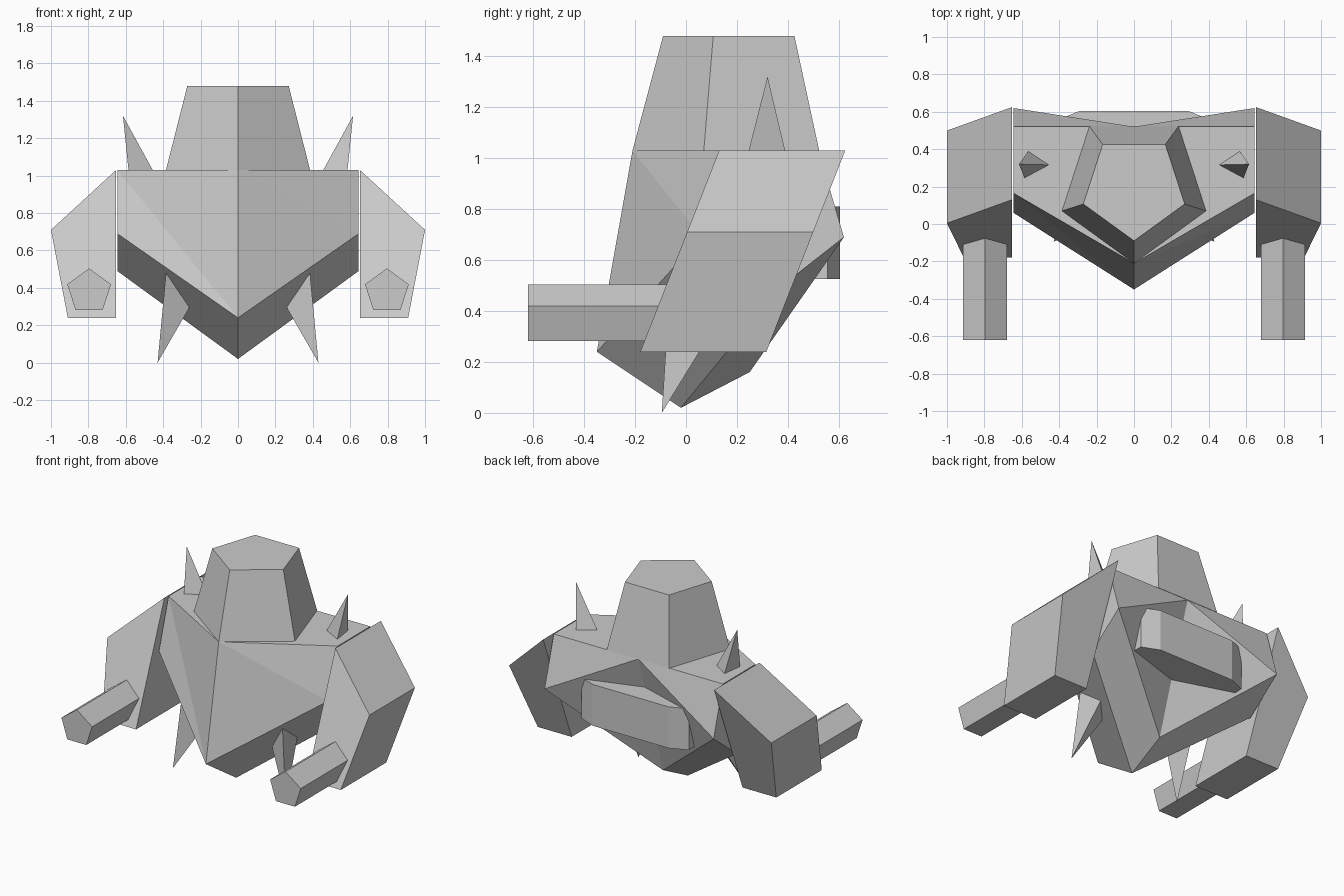
import bpy, bmesh
from math import sin, cos, tau
from mathutils import Vector

if "Cube" in bpy.data.objects:
    bpy.data.objects.remove(bpy.data.objects["Cube"])


def make(name, verts, faces):
    """Flat-shaded mesh object with consistent outward normals."""
    me = bpy.data.meshes.new(name)
    me.from_pydata([tuple(v) for v in verts], [], faces)
    bm = bmesh.new()
    bm.from_mesh(me)
    bmesh.ops.recalc_face_normals(bm, faces=bm.faces)
    bm.to_mesh(me)
    bm.free()
    ob = bpy.data.objects.new(name, me)
    bpy.context.collection.objects.link(ob)
    return ob


def loft(name, a, b):
    """Closed solid between two outlines with the same point count."""
    n = len(a)
    sides = [(i, (i + 1) % n, n + (i + 1) % n, n + i) for i in range(n)]
    return make(name, list(a) + list(b), sides + [tuple(range(n)), tuple(range(n, 2 * n))])


def spike(name, base, tip):
    return make(name, base + [tip], [(0, 1, 2), (0, 1, 3), (1, 2, 3), (2, 0, 3)])


def flip(pts, s):
    return [(s * x, y, z) for x, y, z in pts]


def pentagon(r, start):
    return [(r * sin(start + tau * i / 5), r * cos(start + tau * i / 5)) for i in range(5)]


# Torso: pentagonal side profiles joined to a deeper centre profile (y, z)
side = [(0.165, 1.03), (0.06, 0.69), (0.365, 0.49), (0.62, 0.69), (0.52, 1.03)]
mid = [(-0.21, 1.03), (-0.35, 0.24), (-0.02, 0.02), (0.25, 0.16), (0.52, 1.03)]
verts = [(x, y, z) for x, prof in ((-0.645, side), (0, mid), (0.645, side)) for y, z in prof]
faces = [tuple(range(5)), tuple(range(10, 15))]
for s in (0, 10):
    for i in range(5):
        j = (i + 1) % 5
        if i == 3:                      # back folds toward the centre top
            faces += [(5 + 3, s + 3, 5 + 4), (s + 3, s + 4, 5 + 4)]
        elif i == 0 and s == 0:         # front left fold
            faces += [(s, s + 1, 6), (s, 6, 5)]
        elif i == 0:                    # front right fold
            faces += [(s, s + 1, 5), (s + 1, 6, 5)]
        else:
            faces.append((s + i, s + j, 5 + j, 5 + i))
make("torso", verts, faces)

# Head: tapered five-sided block with an edge facing forward
head = [[(x, 0.195 - y, z) for x, y in pentagon(r, 0)]
        for r, z in ((0.405, 1.03), (0.285, 1.48))]
loft("head", *head)

# Back pack: block with chamfered ends, set into the torso back
plan = [(0.29, 0.605), (0.41, 0.555), (0.41, 0.32),
        (-0.41, 0.32), (-0.41, 0.555), (-0.29, 0.605)]
loft("back_pack", [(x, y, 0.525) for x, y in plan], [(x, y, 0.81) for x, y in plan])

for s, tag in ((-1, "left"), (1, "right")):
    # Arm: leaning slab
    outline = [(0.652, 1.03), (1.0, 0.71), (0.91, 0.24), (0.652, 0.24)]
    arm = [flip([(x, y0 + (z - 1.03) * 0.392, z) for x, z in outline], s)
           for y0 in (0.13, 0.625)]
    loft(tag + "_arm", *arm)

    # Forearm: five-sided bar pointing forward
    bar = [flip([(0.796 + x, y, 0.381 + z) for x, z in pentagon(0.123, 0)], s)
           for y in (-0.62, 0.0)]
    loft(tag + "_forearm", *bar)

    # Shoulder spike
    base = flip([(0.565, 0.39, 1.025), (0.453, 0.316, 1.025), (0.585, 0.245, 1.025)], s)
    spike(tag + "_shoulder_spike", base, (s * 0.615, 0.32, 1.32))

    # Lower spike hanging under the torso
    base = flip([(0.385, -0.065, 0.48), (0.26, 0.0, 0.295), (0.37, 0.12, 0.35)], s)
    spike(tag + "_lower_spike", base, (s * 0.43, -0.095, 0.0))
